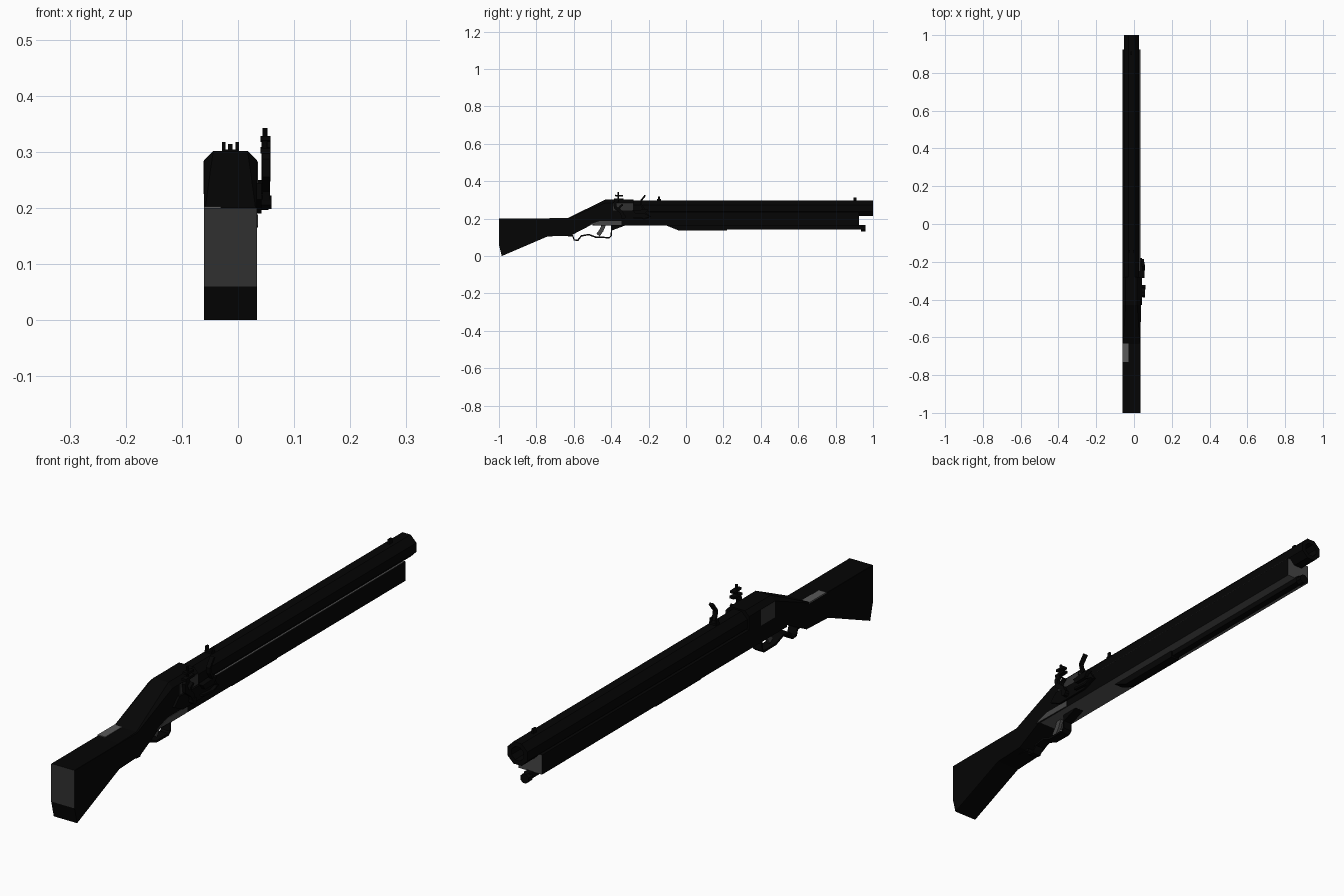
import bpy, bmesh, math
from mathutils import Vector

if "Cube" in bpy.data.objects:
    bpy.data.objects.remove(bpy.data.objects["Cube"])

CX = -0.0135   # centre line of the gun body
HW = 0.0475    # half width of the stock


def material(name, v):
    m = bpy.data.materials.new(name)
    m.diffuse_color = (v, v, v, 1)
    m.use_nodes = True
    m.node_tree.nodes["Principled BSDF"].inputs["Base Color"].default_value = m.diffuse_color
    return m


BLACK = material("black", 0.0015)
CHARCOAL = material("charcoal", 0.03)
STEEL = material("dark steel grey", 0.06)
GREY = material("mid grey", 0.1)


def finish(name, bm, *mats):
    bmesh.ops.recalc_face_normals(bm, faces=bm.faces)
    me = bpy.data.meshes.new(name)
    bm.to_mesh(me)
    bm.free()
    ob = bpy.data.objects.new(name, me)
    for m in mats:
        me.materials.append(m)
    bpy.context.collection.objects.link(ob)
    return ob


def loft(bm, rings):
    """Skin closed rings of equal length and cap both ends."""
    vs = [[bm.verts.new(p) for p in r] for r in rings]
    n = len(vs[0])
    for a, b in zip(vs, vs[1:]):
        for i in range(n):
            j = (i + 1) % n
            bm.faces.new((a[i], a[j], b[j], b[i]))
    return bm.faces.new(vs[0]), bm.faces.new(vs[-1])


def prism(name, pts, x0, x1, mat=BLACK):
    """Extrude a side profile of (y, z) points across x."""
    bm = bmesh.new()
    loft(bm, [[(x, y, z) for y, z in pts] for x in (x0, x1)])
    return finish(name, bm, mat)


def box(name, x0, x1, y0, y1, z0, z1, mat=BLACK):
    return prism(name, [(y0, z0), (y1, z0), (y1, z1), (y0, z1)], x0, x1, mat)


def ribbon(name, path, t, x0, x1, mat=BLACK):
    """Strip of thickness t following a side-view path."""
    p = [Vector(q) for q in path]
    left, right = [], []
    for i, q in enumerate(p):
        d = (p[min(i + 1, len(p) - 1)] - p[max(i - 1, 0)]).normalized()
        n = Vector((-d.y, d.x)) * t / 2
        left.append(tuple(q + n))
        right.append(tuple(q - n))
    return prism(name, left + right[::-1], x0, x1, mat)


def rod(name, r, p0, p1, sides=8, mat=BLACK):
    p0, p1 = Vector(p0), Vector(p1)
    q = (p1 - p0).to_track_quat('Z', 'Y')
    rings = []
    for p in (p0, p1):
        rings.append([p + q @ Vector((r * math.cos(a), r * math.sin(a), 0))
                      for a in ((i + .5) * 2 * math.pi / sides for i in range(sides))])
    bm = bmesh.new()
    loft(bm, rings)
    return finish(name, bm, mat)


# Stock, wrist and receiver: stations of (y bottom, y top, z bottom, z top, top chamfer)
stations = [(-0.985, -1.0, 0.0, 0.2, 0.001), (-0.74, -0.74, 0.105, 0.2, 0.001),
            (-0.615, -0.635, 0.11, 0.202, 0.003), (-0.5, -0.5, 0.17, 0.268, 0.012),
            (-0.43, -0.43, 0.165, 0.302, 0.017), (-0.28, -0.28, 0.165, 0.302, 0.017)]
bm = bmesh.new()
rings = []
for yb, yt, zb, zt, c in stations:
    zm = zb + 0.3 * (zt - zb)          # heel corner height
    rings.append([(CX + s * x, y, z) for s, seq in (
        (1, [(HW, yb, zb), (HW, yt, zm), (HW, yt, zt - c), (HW - c, yt, zt)]),
        (-1, [(HW - c, yt, zt), (HW, yt, zt - c), (HW, yt, zm), (HW, yb, zb)]))
        for x, y, z in seq])
butt, _ = loft(bm, rings)
# Butt face: lighter plate above, black heel below
bmesh.ops.connect_verts(bm, verts=[butt.verts[1], butt.verts[6]])
for f in bm.faces:
    if all(v.co.y < -0.99 for v in f.verts):
        f.material_index = 1
finish("stock_and_receiver", bm, BLACK, CHARCOAL)
box("stock_top_inlay", CX - HW, -0.03, -0.73, -0.63, 0.199, 0.203, GREY)

# Forend, with a lighter underside and front end
bm = bmesh.new()
prof = [(-0.5, 0.163), (0.925, 0.163), (0.925, 0.235), (-0.5, 0.235)]
loft(bm, [[(x, y, z) for y, z in prof] for x in (CX - HW, CX + HW)])
bmesh.ops.recalc_face_normals(bm, faces=bm.faces)
for f in bm.faces:
    if f.normal.z < -0.7:
        f.material_index = 1
    elif f.normal.y > 0.9:
        f.material_index = 2
finish("forend", bm, BLACK, GREY, STEEL)
box("forend_right_ledge", 0.029, CX + HW, -0.25, 0.92, 0.2345, 0.2365, GREY)

# Octagonal barrel with a sunk bore
bm = bmesh.new()
R = 0.0405 / math.cos(math.pi / 8)
ring = [(CX + R * math.cos(a), 0.256 + R * math.sin(a))
        for a in ((i + .5) * math.pi / 4 for i in range(8))]
_, muzzle = loft(bm, [[(x, y, z) for x, z in ring] for y in (-0.3, 1.0)])
bmesh.ops.recalc_face_normals(bm, faces=bm.faces)
bmesh.ops.inset_region(bm, faces=[muzzle], thickness=0.017)
bmesh.ops.translate(bm, verts=bmesh.ops.extrude_discrete_faces(
    bm, faces=[muzzle])["faces"][0].verts, vec=(0, -0.08, 0))
finish("barrel", bm, BLACK)

# Ramrod and its thicker holder under the forend
prism("ramrod_holder", [(-0.11, 0.165), (-0.04, 0.137), (0.22, 0.137), (0.22, 0.165)],
      CX - 0.018, CX + 0.018)
box("ramrod", CX - 0.013, CX + 0.013, 0.2, 0.945, 0.143, 0.165)
rod("ramrod_tip", 0.018, (CX, 0.935, 0.149), (CX, 0.96, 0.149))

# Sights
box("front_sight", CX - 0.004, CX + 0.004, 0.895, 0.912, 0.29, 0.314)
box("rear_sight_base", CX - 0.015, CX + 0.015, -0.155, -0.135, 0.29, 0.304)
for side, s in (("left", -1), ("right", 1)):
    x = CX + s * 0.012
    box("rear_sight_post_" + side, x - 0.003, x + 0.003, -0.15, -0.138, 0.3, 0.318)

# Trigger and guard
ribbon("trigger", [(-0.438, 0.17), (-0.452, 0.138), (-0.47, 0.112)], 0.022,
       CX - 0.006, CX + 0.006, STEEL)
ribbon("trigger_guard", [(-0.66, 0.112), (-0.605, 0.108), (-0.598, 0.086), (-0.578, 0.084),
                         (-0.56, 0.108), (-0.52, 0.115), (-0.48, 0.1), (-0.41, 0.099),
                         (-0.4, 0.108), (-0.398, 0.14), (-0.33, 0.166)], 0.008,
       CX - 0.018, CX + 0.018)
prism("guard_front_mount", [(-0.4, 0.135), (-0.33, 0.168), (-0.4, 0.168)], CX - 0.018, CX + 0.018)

# Side plates
RX = CX + HW
prism("lower_side_plate", [(-0.52, 0.168), (-0.345, 0.165), (-0.345, 0.188), (-0.46, 0.188)],
      RX - 0.002, RX + 0.002, STEEL)
box("upper_side_plate", RX - 0.01, RX + 0.002, -0.39, -0.28, 0.245, 0.283, CHARCOAL)
box("left_side_plate", CX - HW - 0.0004, CX - HW + 0.002, -0.43, -0.35, 0.225, 0.284, CHARCOAL)

# Flint lock on the right side
prism("lock_plate", [(-0.43, 0.215), (-0.38, 0.19), (-0.24, 0.19), (-0.18, 0.21),
                     (-0.2, 0.24), (-0.4, 0.245)], RX - 0.002, 0.042)
prism("flash_pan", [(-0.285, 0.245), (-0.27, 0.225), (-0.22, 0.225), (-0.2, 0.25)], 0.036, 0.056)
ribbon("cock_arm", [(-0.335, 0.205), (-0.345, 0.235), (-0.378, 0.26), (-0.38, 0.285),
                    (-0.365, 0.3)], 0.018, 0.044, 0.057)
ribbon("cock_jaw", [(-0.385, 0.302), (-0.335, 0.304)], 0.009, 0.04, 0.058)
ribbon("cock_jaw_top", [(-0.38, 0.324), (-0.338, 0.322)], 0.008, 0.04, 0.058)
ribbon("cock_throat", [(-0.338, 0.275), (-0.352, 0.265), (-0.36, 0.25)], 0.01, 0.044, 0.057)
rod("cock_screw", 0.005, (0.048, -0.362, 0.29), (0.048, -0.362, 0.343))
rod("cock_pivot", 0.013, (0.04, -0.335, 0.21), (0.06, -0.335, 0.21))
ribbon("frizzen", [(-0.225, 0.25), (-0.24, 0.275), (-0.243, 0.293), (-0.218, 0.325)], 0.009,
       0.042, 0.058)
ribbon("frizzen_spring", [(-0.28, 0.205), (-0.22, 0.2), (-0.19, 0.212), (-0.215, 0.225)], 0.008,
       0.04, 0.054)
